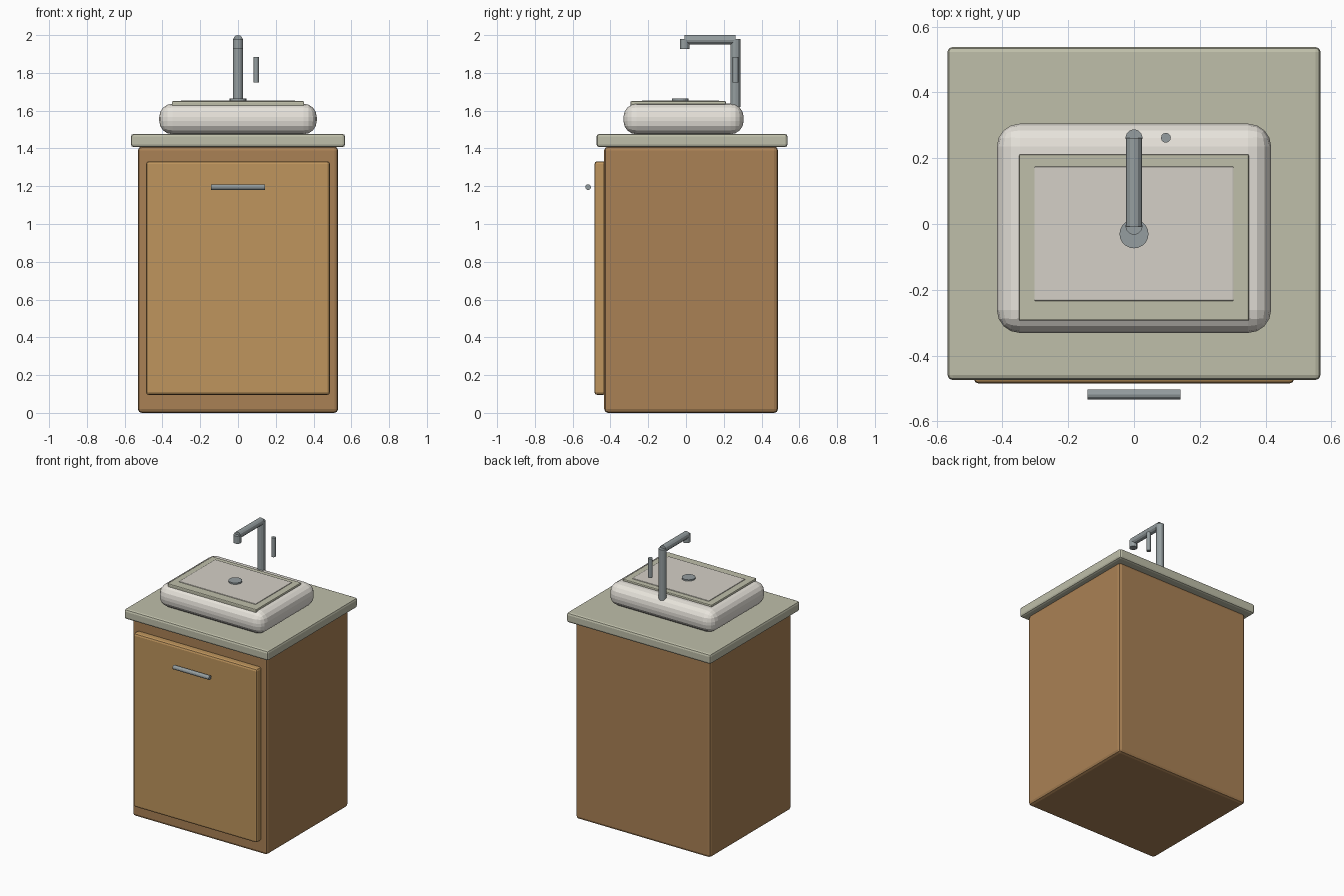
import bpy
from math import pi

if "Cube" in bpy.data.objects:
    bpy.data.objects.remove(bpy.data.objects["Cube"])


def material(name, rgb):
    m = bpy.data.materials.new(name)
    m.diffuse_color = (*rgb, 1)
    m.use_nodes = True
    m.node_tree.nodes["Principled BSDF"].inputs["Base Color"].default_value = m.diffuse_color
    return m


wood = material("wood", (0.40, 0.22, 0.09))
door_wood = material("door_wood", (0.52, 0.30, 0.11))
stone = material("stone", (0.52, 0.52, 0.40))
ceramic = material("ceramic", (0.80, 0.77, 0.71))
bowl_tone = material("bowl_tone", (0.66, 0.63, 0.57))
metal = material("metal", (0.30, 0.34, 0.35))


def box(name, x, y, z, bevel, segments, mat):
    """Bevelled box from (min, max) ranges."""
    bpy.ops.mesh.primitive_cube_add(size=1, location=[sum(r) / 2 for r in (x, y, z)])
    ob = bpy.context.object
    ob.name = name
    ob.scale = [r[1] - r[0] for r in (x, y, z)]
    bpy.ops.object.transform_apply(location=False, rotation=False, scale=True)
    mod = ob.modifiers.new("Bevel", "BEVEL")
    mod.width, mod.segments = bevel, segments
    ob.data.materials.append(mat)
    return ob


def rod(name, center, radius, length, rot=(0, 0, 0), sides=12):
    bpy.ops.mesh.primitive_cylinder_add(vertices=sides, radius=radius, depth=length,
                                        location=center, rotation=rot)
    ob = bpy.context.object
    ob.name = name
    ob.data.materials.append(metal)
    return ob


# Cabinet, door and worktop
box("cabinet", (-0.53, 0.53), (-0.433, 0.487), (0, 1.41), 0.02, 2, wood)
box("door", (-0.487, 0.487), (-0.485, -0.425), (0.095, 1.332), 0.015, 2, door_wood)
box("worktop", (-0.567, 0.567), (-0.474, 0.538), (1.407, 1.477), 0.015, 2, stone)
rod("door_handle", (0, -0.518, 1.195), 0.015, 0.284, (0, pi / 2, 0))

# Basin with rim, bowl surface and drain
box("basin", (-0.417, 0.417), (-0.331, 0.305), (1.475, 1.637), 0.07, 4, ceramic)
box("basin_rim", (-0.35, 0.35), (-0.294, 0.212), (1.61, 1.65), 0.006, 2, stone)
box("basin_bowl", (-0.303, 0.303), (-0.234, 0.175), (1.62, 1.655), 0.004, 2, bowl_tone)
rod("drain", (0, -0.03, 1.655), 0.044, 0.02, sides=20)

# Faucet: post, arm, spout and lever
rod("faucet_post", (0, 0.262, 1.80), 0.026, 0.36)
rod("faucet_arm", (0, 0.127, 1.975), 0.025, 0.268, (pi / 2, 0, 0))
rod("faucet_spout", (0, -0.007, 1.953), 0.026, 0.054)
rod("faucet_lever", (0.097, 0.262, 1.817), 0.015, 0.136)
